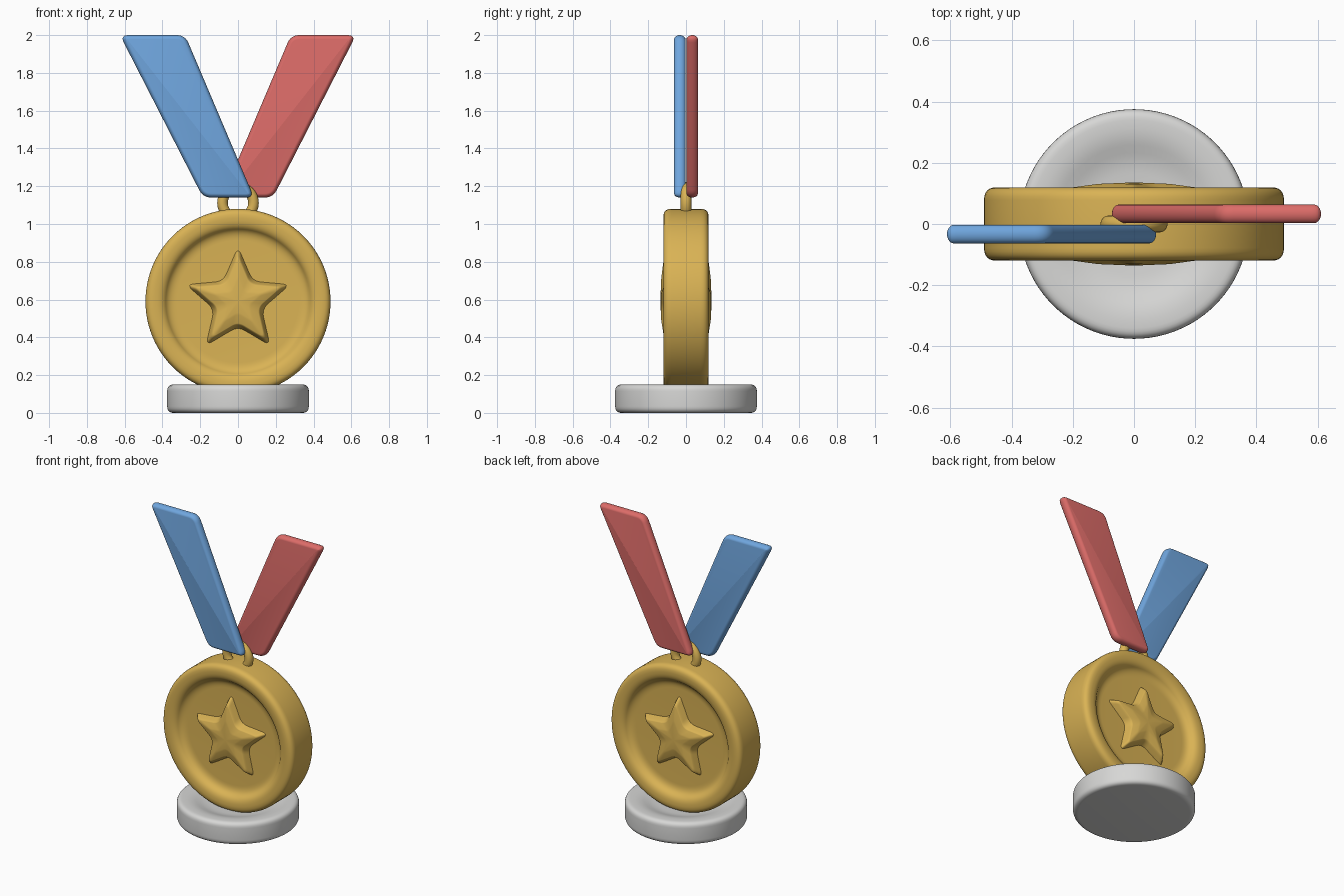
import bpy, bmesh, math
from mathutils import Vector, Matrix

cube = bpy.data.objects.get("Cube")
if cube:
    bpy.data.objects.remove(cube)


def material(name, color):
    m = bpy.data.materials.new(name)
    m.use_nodes = True
    rgba = (*color, 1)
    m.diffuse_color = rgba
    m.node_tree.nodes["Principled BSDF"].inputs["Base Color"].default_value = rgba
    return m


GOLD = material("gold", (0.70, 0.45, 0.09))
BLUE = material("ribbon blue", (0.16, 0.38, 0.73))
RED = material("ribbon red", (0.72, 0.15, 0.14))
GREY = material("light grey", (0.68, 0.68, 0.67))


def finish(name, bm, mat, angle=40):
    bmesh.ops.remove_doubles(bm, verts=bm.verts, dist=1e-5)
    bmesh.ops.recalc_face_normals(bm, faces=bm.faces)
    mesh = bpy.data.meshes.new(name)
    bm.to_mesh(mesh)
    bm.free()
    mesh.materials.append(mat)
    obj = bpy.data.objects.new(name, mesh)
    bpy.context.collection.objects.link(obj)
    bpy.ops.object.select_all(action="DESELECT")
    obj.select_set(True)
    bpy.context.view_layer.objects.active = obj
    bpy.ops.object.shade_smooth_by_angle(angle=math.radians(angle))
    return obj


def rounded(points, radius, closed=False, steps=6):
    """Replace the corners of a 2D path by smooth arcs."""
    pts = [Vector(p) for p in points]
    out = []
    for i, p in enumerate(pts):
        if not closed and i in (0, len(pts) - 1):
            out.append(p)
            continue
        before, after = pts[i - 1] - p, pts[(i + 1) % len(pts)] - p
        a = p + before.normalized() * min(radius, before.length * 0.48)
        b = p + after.normalized() * min(radius, after.length * 0.48)
        for k in range(steps + 1):
            t = k / steps
            out.append(a * (1 - t) ** 2 + p * 2 * t * (1 - t) + b * t * t)
    return out


def loft(rings):
    """Skin a list of equally sized closed loops."""
    bm = bmesh.new()
    loops = [[bm.verts.new(p) for p in ring] for ring in rings]
    n = len(loops[0])
    for lo, hi in zip(loops, loops[1:]):
        for i in range(n):
            j = (i + 1) % n
            bm.faces.new((lo[i], lo[j], hi[j], hi[i]))
    return bm


def lathe(profile, sides=96):
    """Revolve (radius, height) points about z."""
    turns = [2 * math.pi * i / sides for i in range(sides)]
    return loft([[(r * math.cos(a), r * math.sin(a), h) for a in turns]
                 for r, h in profile])


MEDAL_Z = 0.59
to_front = Matrix.Translation((0, 0, MEDAL_Z)) @ Matrix.Rotation(math.pi / 2, 4, "X")

# Pedestal with a shallow dish in its top
base = lathe(rounded([(0, 0), (0.375, 0), (0.375, 0.15), (0.29, 0.15),
                      (0.2, 0.12), (0, 0.105)], 0.035))
finish("pedestal", base, GREY)

# Medal disc with a raised rim on both sides
half = [(0, 0.07), (0.365, 0.07), (0.4, 0.12), (0.49, 0.12)]
disc = lathe(rounded(half + [(r, -h) for r, h in reversed(half)], 0.042))
disc.transform(to_front)
finish("medal_disc", disc, GOLD)

# Soft star on each face
corners = []
for i in range(10):
    r = 0.135 if i % 2 else 0.295
    a = math.pi / 2 + i * math.pi / 5
    corners.append((r * math.cos(a), r * math.sin(a)))
outline = rounded(corners, 0.045, closed=True)
levels = rounded([(1, 0.06), (0.97, 0.075), (0.84, 0.117), (0.45, 0.131), (0, 0.136)], 0.05)
for name, turn in (("front_star", 0), ("back_star", math.pi)):
    star = loft([[(p.x * s, p.y * s, h) for p in outline] for s, h in levels])
    star.transform(Matrix.Rotation(turn, 4, "Z") @ to_front)
    finish(name, star, GOLD, 60)

# Hanging ring
ring = []
for i in range(49):
    a = 2 * math.pi * i / 48
    ring.append([((0.082 + 0.028 * math.cos(b)) * math.cos(a),
                  0.028 * math.sin(b),
                  1.112 + (0.082 + 0.028 * math.cos(b)) * math.sin(a))
                 for b in [2 * math.pi * k / 16 for k in range(16)]])
finish("hanging_ring", loft(ring), GOLD, 60)

# Crossing ribbons, one a half turn of the other
shape = rounded([(-0.625, 2.0), (-0.28, 2.0), (0.085, 1.14), (-0.185, 1.14)],
                0.045, closed=True)
middle = sum(shape, Vector((0, 0))) / len(shape)
for name, mat, side in (("blue_ribbon", BLUE, 1), ("red_ribbon", RED, -1)):
    rings = []
    for k in range(13):
        # rounded edge: the outline shrinks toward both faces
        a = math.pi * k / 12 - math.pi / 2
        inset = 0.022 * (1 - math.cos(a))
        y = -0.033 + 0.03 * math.sin(a)
        loop = []
        for i, p in enumerate(shape):
            along = shape[(i + 1) % len(shape)] - shape[i - 1]
            inward = Vector((along.y, -along.x)).normalized()
            q = p + inward * inset
            loop.append((side * q.x, side * y, q.y))
        rings.append(loop)
    ribbon = loft(rings)
    bmesh.ops.holes_fill(ribbon, edges=[e for e in ribbon.edges if e.is_boundary], sides=0)
    finish(name, ribbon, mat, 50)
